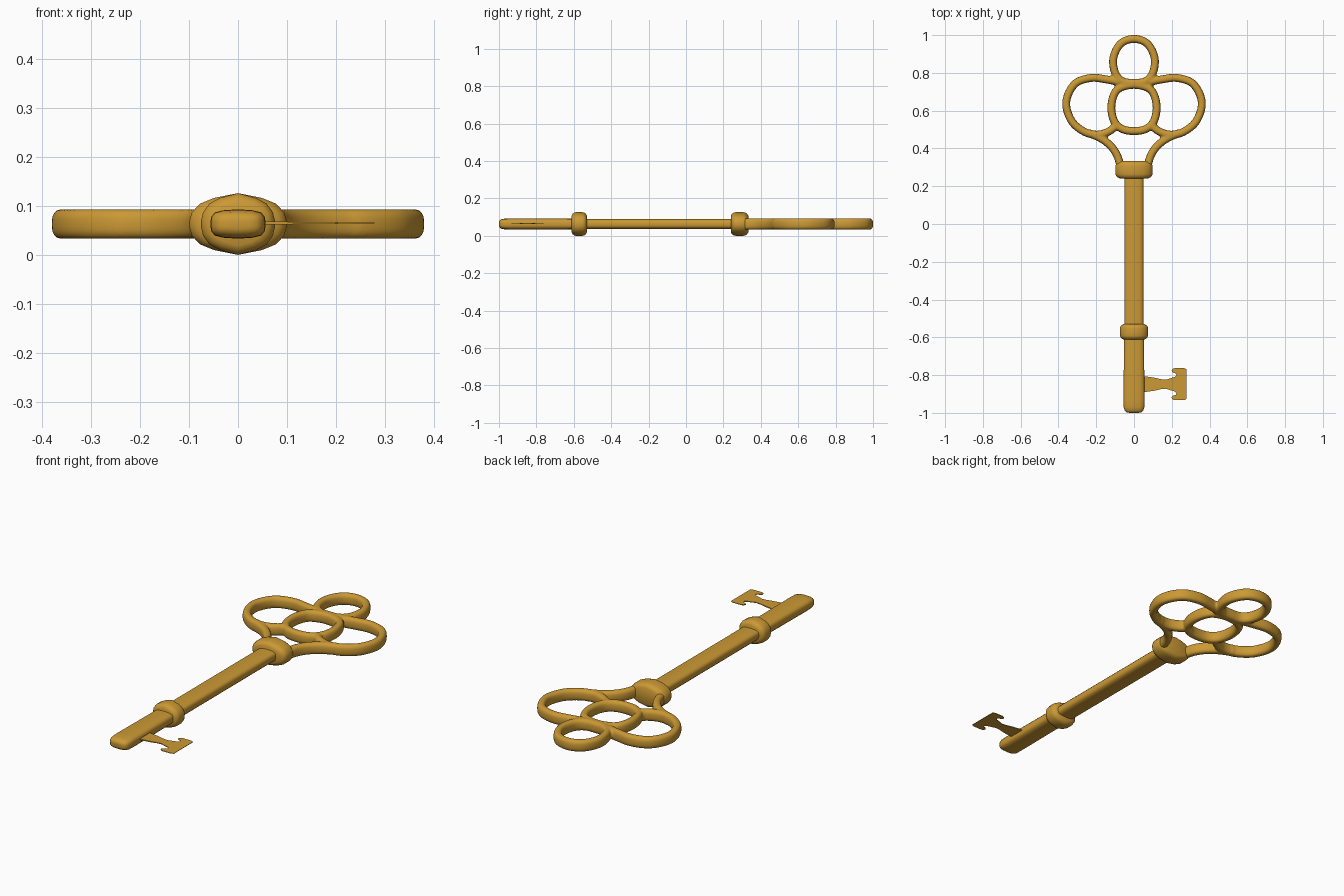
import bpy, bmesh, math
from mathutils import Vector

if "Cube" in bpy.data.objects:
    bpy.data.objects.remove(bpy.data.objects["Cube"])

ZC = 0.063
brass = bpy.data.materials.new("brass")
brass.diffuse_color = (0.60, 0.32, 0.035, 1)
brass.use_nodes = True
brass.node_tree.nodes["Principled BSDF"].inputs["Base Color"].default_value = brass.diffuse_color


def skin(bm, rings, closed):
    """Bridge equal-sized rings of points; cap the ends if the path is open."""
    vr = [[bm.verts.new(p) for p in r] for r in rings]
    n, m = len(vr), len(vr[0])
    for i in range(n if closed else n - 1):
        a, b = vr[i], vr[(i + 1) % n]
        for j in range(m):
            k = (j + 1) % m
            bm.faces.new((a[j], a[k], b[k], b[j]))
    if not closed:
        bm.faces.new(vr[0])
        bm.faces.new(vr[-1])


def finish(name, bm, angle):
    bmesh.ops.recalc_face_normals(bm, faces=bm.faces)
    me = bpy.data.meshes.new(name)
    bm.to_mesh(me)
    bm.free()
    ob = bpy.data.objects.new(name, me)
    bpy.context.collection.objects.link(ob)
    me.materials.append(brass)
    bpy.ops.object.select_all(action='DESELECT')
    ob.select_set(True)
    bpy.context.view_layer.objects.active = ob
    bpy.ops.object.shade_smooth_by_angle(angle=math.radians(angle))
    return ob


def spline(pts, closed, steps=8):
    """Catmull-Rom curve through 2D points."""
    P = [Vector(p) for p in pts]
    n = len(P)
    get = (lambda i: P[i % n]) if closed else (lambda i: P[max(0, min(n - 1, i))])
    out = []
    for i in range(n if closed else n - 1):
        a, b, c, d = (get(i + k) for k in (-1, 0, 1, 2))
        for s in range(steps):
            t = s / steps
            out.append(0.5 * (2 * b + (c - a) * t + (2 * a - 5 * b + 4 * c - d) * t * t
                              + (3 * b - a - 3 * c + d) * t ** 3))
    return out if closed else out + [P[-1]]


def tube(bm, pts, closed, rx=0.021, rz=0.0305, sides=16):
    """Sweep a soft rounded-box section along a path lying flat."""
    path = spline(pts, closed)
    n, rings = len(path), []
    soft = lambda v: math.copysign(abs(v) ** 0.75, v)
    for i, p in enumerate(path):
        q, r = (path[(i - 1) % n], path[(i + 1) % n]) if closed else \
               (path[max(i - 1, 0)], path[min(i + 1, n - 1)])
        t = (r - q).normalized()
        ring = []
        for j in range(sides):
            a = 2 * math.pi * j / sides
            o = rx * soft(math.cos(a))
            ring.append((p.x - t.y * o, p.y + t.x * o, ZC + rz * soft(math.sin(a))))
        rings.append(ring)
    skin(bm, rings, closed)


def loft(name, quarter, stations):
    """Stack a mirrored section (from one quarter) along y: (y, half width, half height)."""
    q = quarter
    sec = q + [(x, -z) for x, z in q[::-1]]
    sec += [(-x, z) for x, z in sec[::-1] if x > 0]
    bm = bmesh.new()
    skin(bm, [[(x * rx, y, ZC + z * rz) for x, z in sec] for y, rx, rz in stations], False)
    bmesh.ops.remove_doubles(bm, verts=bm.verts, dist=1e-5)
    return finish(name, bm, 40)


# Bow: rings and two stems fused into one soft casting
bm = bmesh.new()
for half in ([(0, .980), (.07, .955), (.109, .88), (.100, .80), (.06, .755), (0, .748)],
             [(0, .737), (.075, .72), (.108, .68), (.120, .61), (.103, .54), (.06, .502), (0, .492)]):
    tube(bm, half + [(-x, y) for x, y in half[-2:0:-1]], True)
for s in (1, -1):
    side = [(.08, .752), (.15, .766), (.23, .773), (.315, .740), (.359, .645), (.33, .545),
            (.26, .487), (.19, .473), (.13, .492), (.09, .525)]
    stem = [(.24, .482), (.175, .453), (.125, .415), (.09, .365), (.07, .30)]
    for pts in (side, stem):
        tube(bm, [(s * x, y) for x, y in pts], False)
bow = finish("bow", bm, 60)
fuse = bow.modifiers.new("fuse", 'REMESH')
fuse.mode = 'VOXEL'
fuse.voxel_size = 0.006
fuse.use_smooth_shade = True
soften = bow.modifiers.new("soften", 'SMOOTH')
soften.factor = 0.5
soften.iterations = 5

# Shaft and tip
flat = [(0, 1), (.55, .93), (.85, .78), (.97, .5), (1, .2)]
loft("shaft", flat, [(.30, .05, .027), (-.57, .05, .027)])
loft("tip", flat, [(-.57, .053, .029), (-.75, .054, .030), (-.93, .056, .030), (-.97, .055, .029),
                   (-.988, .049, .025), (-.997, .038, .018), (-1.0, .022, .010)])

# Collars
ridged = [(0, 1), (.5, .84), (.78, .66), (.95, .38), (1, .12)]
for name, y0, y1, rx in (("upper_collar", .24, .333, .099), ("lower_collar", -.612, -.53, .075)):
    d = y1 - y0
    prof = [(0, .70), (.06, .86), (.16, .96), (.28, 1), (.72, 1), (.84, .96), (.94, .86), (1, .70)]
    loft(name, ridged, [(y0 + d * t, rx * k, .063 * k) for t, k in prof])

# Bit: thin T-shaped blade, thickest along the middle and near the shaft
half = [(.03, .042), (.07, .040), (.11, .034), (.145, .026), (.17, .024), (.20, .034), (.215, .038),
        (.225, .046), (.222, .056), (.205, .062), (.199, .070), (.203, .080), (.215, .085),
        (.265, .085), (.278, .079)]
bm = bmesh.new()
outline = half + [(x, -y) for x, y in half[::-1]]
blade = bm.faces.new([bm.verts.new((x, -.848 + y, .002)) for x, y in outline])
blade.normal_update()
if blade.normal.z < 0:
    blade.normal_flip()
bmesh.ops.inset_region(bm, faces=[blade], thickness=.008, depth=.004)
geo = bmesh.ops.duplicate(bm, geom=bm.verts[:] + bm.edges[:] + bm.faces[:])["geom"]
for v in (g for g in geo if isinstance(g, bmesh.types.BMVert)):
    v.co.z *= -1
rim = [e for e in bm.edges if e.is_boundary]
bmesh.ops.bridge_loops(bm, edges=rim)
for v in bm.verts:
    v.co.z = .065 + v.co.z * (1.7 - 4 * v.co.x)
bmesh.ops.triangulate(bm, faces=[f for f in bm.faces if len(f.verts) > 4])
finish("bit", bm, 40)
